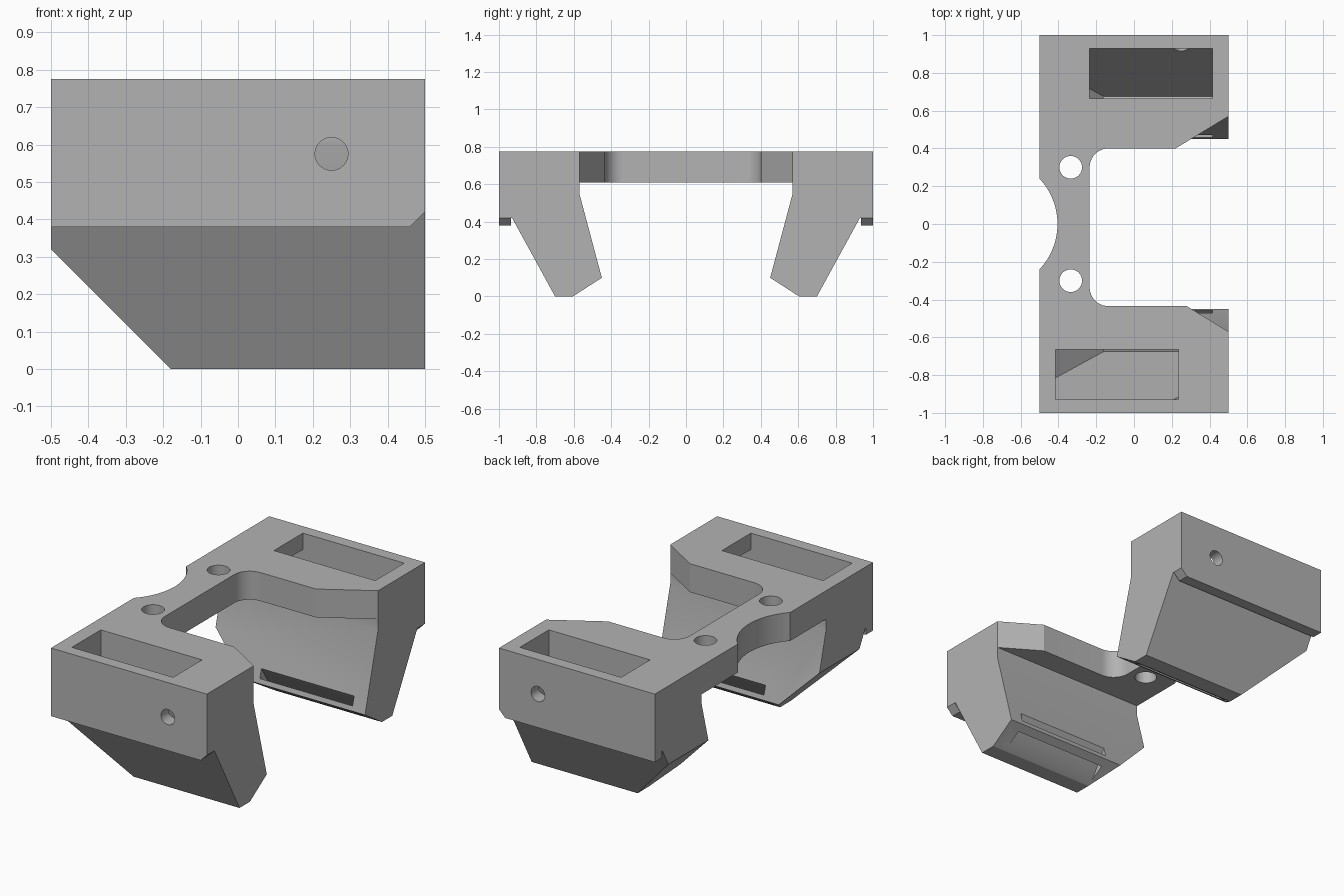
import bpy, bmesh, math
from mathutils import Vector

cube = bpy.data.objects.get("Cube")
if cube:
    bpy.data.objects.remove(cube, do_unlink=True)

grey = bpy.data.materials.new("plain grey")
grey.use_nodes = True
colour = (0.45, 0.45, 0.45, 1)
grey.diffuse_color = colour
grey.node_tree.nodes["Principled BSDF"].inputs["Base Color"].default_value = colour


def prism(name, outline, axis, start, end, bevel_sum=None):
    """Extrude an outline along an axis; optionally trim below x + z = bevel_sum."""
    place = {"x": lambda p, d: (d, p[0], p[1]),
             "y": lambda p, d: (p[0], d, p[1]),
             "z": lambda p, d: (p[0], p[1], d)}[axis]
    bm = bmesh.new()
    face = bm.faces.new([bm.verts.new(place(p, start)) for p in outline])
    out = bmesh.ops.extrude_face_region(bm, geom=[face])
    shift = Vector(place((0, 0), end - start))
    bmesh.ops.translate(bm, vec=shift, verts=[g for g in out["geom"] if isinstance(g, bmesh.types.BMVert)])
    if bevel_sum is not None:
        cut = bmesh.ops.bisect_plane(bm, geom=bm.verts[:] + bm.edges[:] + bm.faces[:],
                                     plane_co=(bevel_sum, 0, 0), plane_no=(1, 0, 1), clear_inner=True)
        edges = [g for g in cut["geom_cut"] if isinstance(g, bmesh.types.BMEdge)]
        bmesh.ops.holes_fill(bm, edges=edges, sides=0)
    bmesh.ops.recalc_face_normals(bm, faces=bm.faces)
    mesh = bpy.data.meshes.new(name)
    bm.to_mesh(mesh)
    bm.free()
    mesh.materials.append(grey)
    obj = bpy.data.objects.new(name, mesh)
    bpy.context.collection.objects.link(obj)
    return obj


def arc(cx, cy, r, a0, a1, n):
    return [(cx + r * math.cos(math.radians(a0 + (a1 - a0) * i / n)),
             cy + r * math.sin(math.radians(a0 + (a1 - a0) * i / n))) for i in range(n + 1)]


def circle(cx, cy, r):
    return arc(cx, cy, r, 0, 360, 40)[:-1]


def rect(x0, x1, y0, y1):
    return [(x0, y0), (x1, y0), (x1, y1), (x0, y1)]


def combine(target, tool, operation):
    mod = target.modifiers.new(tool.name, "BOOLEAN")
    mod.operation, mod.object, mod.solver = operation, tool, "EXACT"
    bpy.context.view_layer.update()
    result = bpy.data.meshes.new_from_object(target.evaluated_get(bpy.context.evaluated_depsgraph_get()))
    target.modifiers.clear()
    target.data = result
    bpy.data.objects.remove(tool, do_unlink=True)


TOP = 0.775
SWEEP = math.degrees(math.asin(0.24 / 0.35))

# C-shaped bridge plate with filleted inner corners and a round notch
outline = [(-0.5, -0.62), (0.5, -0.62), (0.5, -0.57), (0.28, -0.435)]
outline += arc(-0.135, -0.335, 0.1, 270, 180, 10)
outline += arc(-0.135, 0.3, 0.1, 180, 90, 10)
outline += [(0.22, 0.4), (0.5, 0.57), (0.5, 0.62), (-0.5, 0.62)]
outline += arc(-0.755, 0, 0.35, SWEEP, -SWEEP, 24)
body = prism("bracket_body", outline, "z", 0.61, TOP)

# Side profiles of a leg and of its hollow, measured outwards from the middle
leg = [(1, TOP), (1, 0.38), (0.935, 0.38), (0.935, 0.42), (0.93, 0.42), (0.70, 0),
       (0.605, 0), (0.45, 0.10), (0.57, 0.55), (0.57, TOP)]
hollow = [(0.93, 0.68), (0.93, 0.556), (0.675, 0.09), (0.53, 0.16), (0.665, 0.6), (0.665, 0.68)]
window = [(0.60, -0.06), (0.52, -0.112), (0.42, 0.042), (0.50, 0.094)]
window = [(0.572, 0.021), (0.492, 0.073), (0.432, 0.166), (0.512, 0.114)]
window = [(y + 0.05 * k, z - 0.08 * k) for (y, z), k in zip(window, (1, 1, -1, -1))]
lip_corner = [(0.45, 0.37), (0.51, 0.37), (0.51, 0.43)]


def sided(points, s):
    return [(s * y, z) for y, z in points]


for side, s, x0, x1 in (("front", -1, -0.415, 0.235), ("back", 1, -0.235, 0.415)):
    combine(body, prism(side + "_leg", sided(leg, s), "x", -0.5, 0.5, -0.18), "UNION")
    cutters = [
        prism(side + "_hollow", sided(hollow, s), "x", -0.415, 0.415, -0.07),
        prism(side + "_opening", rect(x0, x1, *sorted((s * 0.665, s * 0.93))), "z", 0.62, 0.85),
        prism(side + "_window", sided(window, s), "x", -0.18, 0.415),
        prism(side + "_screw_hole", circle(0.25, 0.575, 0.044), "y", s * 1.1, s * 0.8),
        prism(side + "_lip_chamfer", lip_corner, "y", s * 0.935, s * 1.1),
        prism(side + "_bolt_hole", circle(-0.335, s * 0.3, 0.06), "z", 0.5, 0.9),
    ]
    for cutter in cutters:
        combine(body, cutter, "DIFFERENCE")

# Smooth the round parts while keeping the edges crisp
bpy.ops.object.select_all(action="DESELECT")
body.select_set(True)
bpy.context.view_layer.objects.active = body
bpy.ops.object.shade_smooth_by_angle(angle=math.radians(25))
